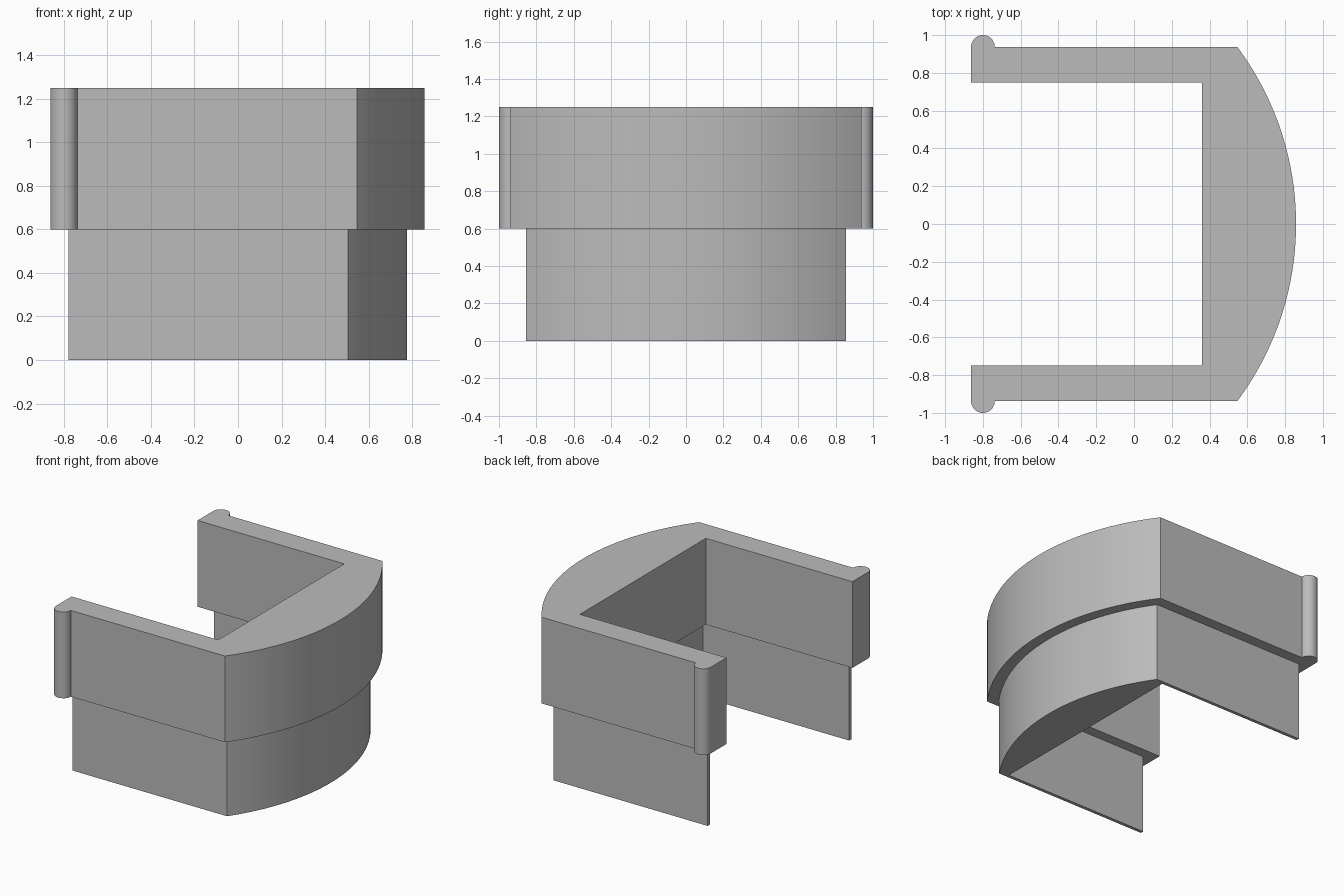
import bpy, bmesh
from math import sin, cos, pi, asin, radians

cube = bpy.data.objects.get("Cube")
if cube:
    bpy.data.objects.remove(cube)

grey = bpy.data.materials.new("plain_grey")
grey.use_nodes = True
colour = (0.5, 0.5, 0.5, 1)
grey.diffuse_color = colour
grey.node_tree.nodes["Principled BSDF"].inputs["Base Color"].default_value = colour

ARC_CENTRE = -0.71
STEPS = 24


def half_outline(apex, outer_y, inner_x, inner_y, end_x, bead_r=0):
    """Outline of the +y half, from the bowed face round to the inner corner."""
    radius = apex - ARC_CENTRE
    sweep = asin(outer_y / radius)
    pts = [(ARC_CENTRE + radius * cos(sweep * i / STEPS),
            radius * sin(sweep * i / STEPS)) for i in range(STEPS + 1)]
    if bead_r:
        # rounded bead on the outside of the arm tip
        pts += [(end_x + bead_r + bead_r * cos(pi * i / STEPS),
                 outer_y + bead_r * sin(pi * i / STEPS)) for i in range(STEPS + 1)]
    else:
        pts.append((end_x, outer_y))
    return pts + [(end_x, inner_y), (inner_x, inner_y)]


def bracket(name, half, z0, z1):
    """Mirror the half outline across y = 0 and extrude it upward."""
    outline = half + [(x, -y) for x, y in reversed(half[1:])]
    bm = bmesh.new()
    base = bm.faces.new([bm.verts.new((x, y, z0)) for x, y in outline])
    extruded = bmesh.ops.extrude_face_region(bm, geom=[base], use_keep_orig=True)
    top = [v for v in extruded["geom"] if isinstance(v, bmesh.types.BMVert)]
    bmesh.ops.translate(bm, verts=top, vec=(0, 0, z1 - z0))
    bmesh.ops.recalc_face_normals(bm, faces=bm.faces)
    mesh = bpy.data.meshes.new(name)
    bm.to_mesh(mesh)
    bm.free()
    mesh.materials.append(grey)
    obj = bpy.data.objects.new(name, mesh)
    bpy.context.collection.objects.link(obj)
    bpy.ops.object.select_all(action='DESELECT')
    bpy.context.view_layer.objects.active = obj
    obj.select_set(True)
    bpy.ops.object.shade_smooth_by_angle(angle=radians(25))


# thick upper collar with beaded arm tips
bracket("upper_collar", half_outline(0.858, 0.9375, 0.36, 0.75, -0.8625, 0.0625), 0.6, 1.25)
# thin-walled lower skirt, stepped in all round
bracket("lower_skirt", half_outline(0.777, 0.855, 0.44, 0.83, -0.78), 0, 0.6)
